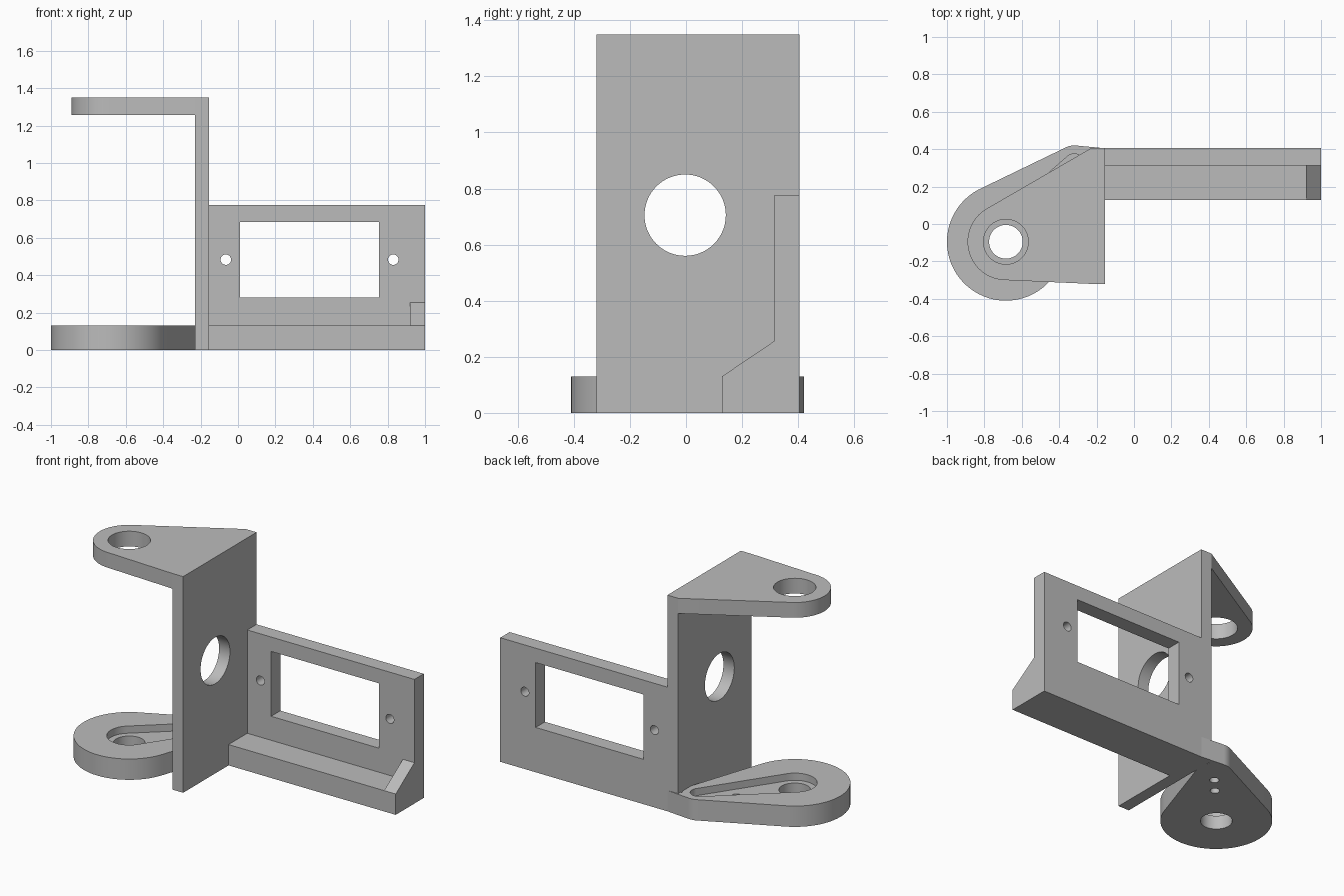
import bpy, bmesh, math
from mathutils import Vector, Matrix
from mathutils.geometry import convex_hull_2d

if "Cube" in bpy.data.objects:
    bpy.data.objects.remove(bpy.data.objects["Cube"], do_unlink=True)

grey = bpy.data.materials.new("plain grey")
grey.use_nodes = True
grey.diffuse_color = (0.5, 0.5, 0.5, 1)
grey.node_tree.nodes["Principled BSDF"].inputs["Base Color"].default_value = (0.5, 0.5, 0.5, 1)

# Maps from (outline u, outline v, depth) to model axes
FLAT = Matrix.Identity(3)
SIDE = Matrix(((0, 0, 1), (1, 0, 0), (0, 1, 0)))    # outline in y, z; depth along x
FRONT = Matrix(((1, 0, 0), (0, 0, 1), (0, 1, 0)))   # outline in x, z; depth along y


def circle(c, r, n=64):
    return [(c[0] + r * math.cos(math.tau * i / n), c[1] + r * math.sin(math.tau * i / n))
            for i in range(n)]


def rect(u0, u1, v0, v1):
    return [(u0, v0), (u1, v0), (u1, v1), (u0, v1)]


def hull(points):
    return [points[i] for i in convex_hull_2d([Vector(p) for p in points])]


def prism(name, outline, d0, d1, axes=FLAT):
    """Extrude a closed outline from depth d0 to d1."""
    bm = bmesh.new()
    low = [bm.verts.new(axes @ Vector((u, v, d0))) for u, v in outline]
    high = [bm.verts.new(axes @ Vector((u, v, d1))) for u, v in outline]
    bm.faces.new(low)
    bm.faces.new(high)
    n = len(outline)
    for i in range(n):
        j = (i + 1) % n
        bm.faces.new((low[i], low[j], high[j], high[i]))
    bmesh.ops.recalc_face_normals(bm, faces=bm.faces)
    mesh = bpy.data.meshes.new(name)
    bm.to_mesh(mesh)
    bm.free()
    mesh.materials.append(grey)
    obj = bpy.data.objects.new(name, mesh)
    bpy.context.collection.objects.link(obj)
    return obj


def activate(obj):
    bpy.ops.object.select_all(action='DESELECT')
    obj.select_set(True)
    bpy.context.view_layer.objects.active = obj


def cut(obj, outline, d0, d1, axes=FLAT):
    cutter = prism("cutter", outline, d0, d1, axes)
    cutter.hide_render = True
    mod = obj.modifiers.new("cut", 'BOOLEAN')
    mod.operation, mod.solver, mod.object = 'DIFFERENCE', 'EXACT', cutter
    activate(obj)
    bpy.ops.object.modifier_apply(modifier=mod.name)
    bpy.data.objects.remove(cutter, do_unlink=True)


PIVOT = Vector((-0.685, -0.095))
TIP = Vector((-0.32, 0.32))
ARM = (TIP - PIVOT).normalized()
WALL_L, WALL_R, FRONT_Y, BACK_Y = -0.23, -0.155, -0.32, 0.405

# Upright wall with a round cable hole
wall = prism("upright_wall", rect(FRONT_Y, BACK_Y, 0, 1.35), WALL_L, WALL_R, SIDE)
cut(wall, circle((-0.003, 0.705), 0.145), -0.5, 0.5, SIDE)

# Upper pivot plate, tapering from the wall to a rounded eye
top_plate = prism("top_pivot_plate",
                  hull(circle(PIVOT, 0.205) + rect(WALL_L, WALL_R, FRONT_Y, BACK_Y)),
                  1.255, 1.35)
cut(top_plate, circle(PIVOT, 0.12), 1, 2)

# Lower arm with a tapered pocket, pivot hole and two screw holes
arm = prism("lower_arm", hull(circle(PIVOT, 0.315) + circle(TIP, 0.1)), 0, 0.13)
cut(arm, hull(circle(PIVOT, 0.127) + circle(TIP, 0.055)), 0.085, 0.3)
cut(arm, circle(PIVOT, 0.09), -1, 1)
for distance in (0.34, 0.46):
    cut(arm, circle(PIVOT + ARM * distance, 0.027, 32), -1, 1)

# Small web joining the arm tip to the back corner of the wall
web = prism("arm_web", [(TIP.x + 0.06, 0.38), (WALL_R, 0.38), (WALL_R, BACK_Y),
                        (TIP.x + 0.01, TIP.y + 0.0995)], 0, 0.13)

# Motor mounting panel with window and screw holes
panel = prism("motor_panel", rect(WALL_R, 1, 0, 0.775), 0.313, BACK_Y, FRONT)
cut(panel, rect(0.01, 0.755, 0.28, 0.685), 0, 1, FRONT)
for x in (-0.065, 0.83):
    cut(panel, circle((x, 0.483), 0.028, 32), 0, 1, FRONT)

# Stiffening ledge along the panel foot and the sloped end gusset
ledge = prism("panel_ledge", rect(0.128, 0.313, 0, 0.13), WALL_R, 1, SIDE)
gusset = prism("end_gusset", [(0.128, 0.13), (0.313, 0.13), (0.313, 0.255)], 0.92, 1, SIDE)

for part in (wall, top_plate, arm, web, panel, ledge, gusset):
    activate(part)
    bpy.ops.object.shade_smooth_by_angle(angle=math.radians(30))
